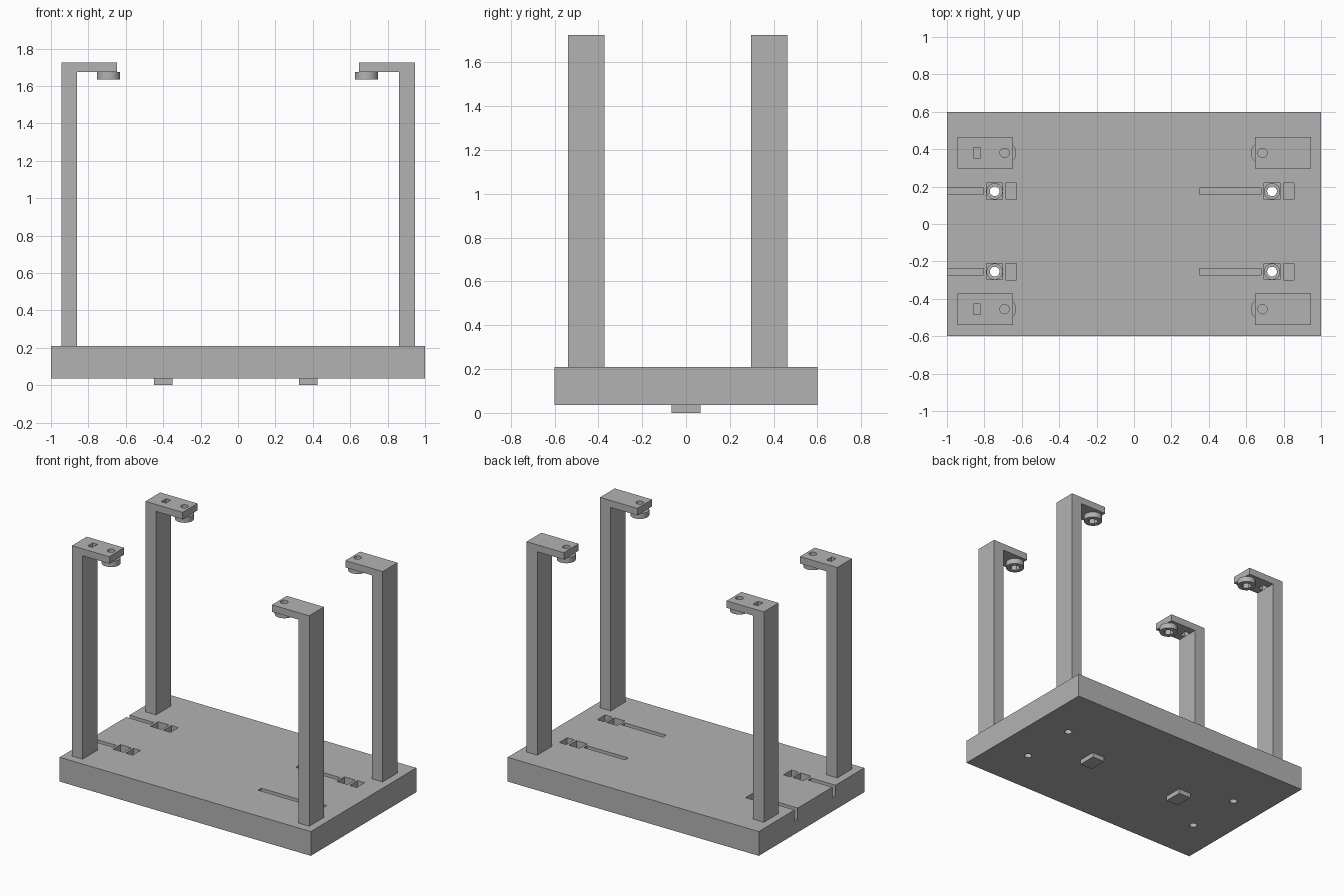
import bpy, bmesh
from mathutils import Matrix

cube = bpy.data.objects.get("Cube")
if cube:
    bpy.data.objects.remove(cube)

grey = bpy.data.materials.new("plain_grey")
grey.use_nodes = True
colour = (0.45, 0.45, 0.45, 1)
grey.diffuse_color = colour
grey.node_tree.nodes["Principled BSDF"].inputs["Base Color"].default_value = colour


def finish(name, bm):
    bmesh.ops.recalc_face_normals(bm, faces=bm.faces)
    mesh = bpy.data.meshes.new(name)
    bm.to_mesh(mesh)
    bm.free()
    mesh.materials.append(grey)
    ob = bpy.data.objects.new(name, mesh)
    bpy.context.collection.objects.link(ob)
    return ob


def prism(name, points, depth, along="z"):
    """Extrude a closed outline of 3D points along one axis."""
    bm = bmesh.new()
    face = bm.faces.new([bm.verts.new(p) for p in points])
    new = bmesh.ops.extrude_face_region(bm, geom=[face])["geom"]
    offset = {"y": (0, depth, 0), "z": (0, 0, depth)}[along]
    bmesh.ops.translate(bm, vec=offset, verts=[v for v in new if isinstance(v, bmesh.types.BMVert)])
    return finish(name, bm)


def box(name, x0, x1, y0, y1, z0, z1):
    return prism(name, [(x0, y0, z0), (x1, y0, z0), (x1, y1, z0), (x0, y1, z0)], z1 - z0)


def cylinder(name, x, y, z0, z1, radius, sides=32):
    bm = bmesh.new()
    bmesh.ops.create_cone(bm, cap_ends=True, segments=sides, radius1=radius, radius2=radius,
                          depth=z1 - z0, matrix=Matrix.Translation((x, y, (z0 + z1) / 2)))
    return finish(name, bm)


def cut(target, cutters):
    bpy.context.view_layer.objects.active = target
    for c in cutters:
        mod = target.modifiers.new("cut", "BOOLEAN")
        mod.operation, mod.solver, mod.object = "DIFFERENCE", "EXACT", c
        bpy.ops.object.modifier_apply(modifier=mod.name)
        bpy.data.objects.remove(c)


def smooth(ob):
    bpy.ops.object.select_all(action="DESELECT")
    ob.select_set(True)
    bpy.context.view_layer.objects.active = ob
    bpy.ops.object.shade_smooth_by_angle()


BOTTOM, TOP, ABOVE = 0.035, 0.21, 0.3

# Base plate with slots, nut pockets and through holes
base = box("base_plate", -1, 1, -0.6, 0.6, BOTTOM, TOP)
cutters = []
for y in (0.175, -0.255):
    for slot_start, slot_end, hole, pocket in ((-1.1, -0.805, -0.745, -0.657), (0.35, 0.68, 0.738, 0.827)):
        cutters += [
            box("slot_cutter", slot_start, slot_end, y - 0.018, y + 0.018, TOP - 0.085, ABOVE),
            box("square_cutter", hole - 0.043, hole + 0.043, y - 0.043, y + 0.043, TOP - 0.07, ABOVE),
            cylinder("bore_cutter", hole, y, TOP - 0.1, ABOVE, 0.041),
            cylinder("hole_cutter", hole, y, -0.1, ABOVE, 0.026),
            box("pocket_cutter", pocket - 0.028, pocket + 0.028, y - 0.045, y + 0.045, TOP - 0.09, ABOVE),
        ]
cut(base, cutters)
smooth(base)

# Feet under the base
for side, x in (("right", -0.4), ("left", 0.375)):
    box(side + "_foot", x - 0.05, x + 0.05, -0.067, 0.067, 0, BOTTOM)

# Hooked posts with screw heads under the arms
for side, s, screw_x in (("right", -1, -0.692), ("left", 1, 0.687)):
    for end, y in (("front", -0.455), ("back", 0.38)):
        name = end + "_" + side
        outline = [(0.86, TOP), (0.945, TOP), (0.945, 1.725), (0.648, 1.725), (0.648, 1.675), (0.86, 1.675)]
        post = prism(name + "_post", [(s * x, y - 0.084, z) for x, z in outline], 0.168, "y")
        cutters = [cylinder("screw_cutter", screw_x, y, 1.6, 1.8, 0.025)]
        if s < 0:
            cutters.append(box("window_cutter", -0.859, -0.82, y - 0.028, y + 0.028, 1.6, 1.8))
        cut(post, cutters)
        smooth(post)

        head = cylinder(name + "_screw_head", screw_x, y, 1.635, 1.675, 0.062)
        cut(head, [cylinder("hex_cutter", screw_x, y, 1.6, 1.7, 0.035, 6)])
        smooth(head)
